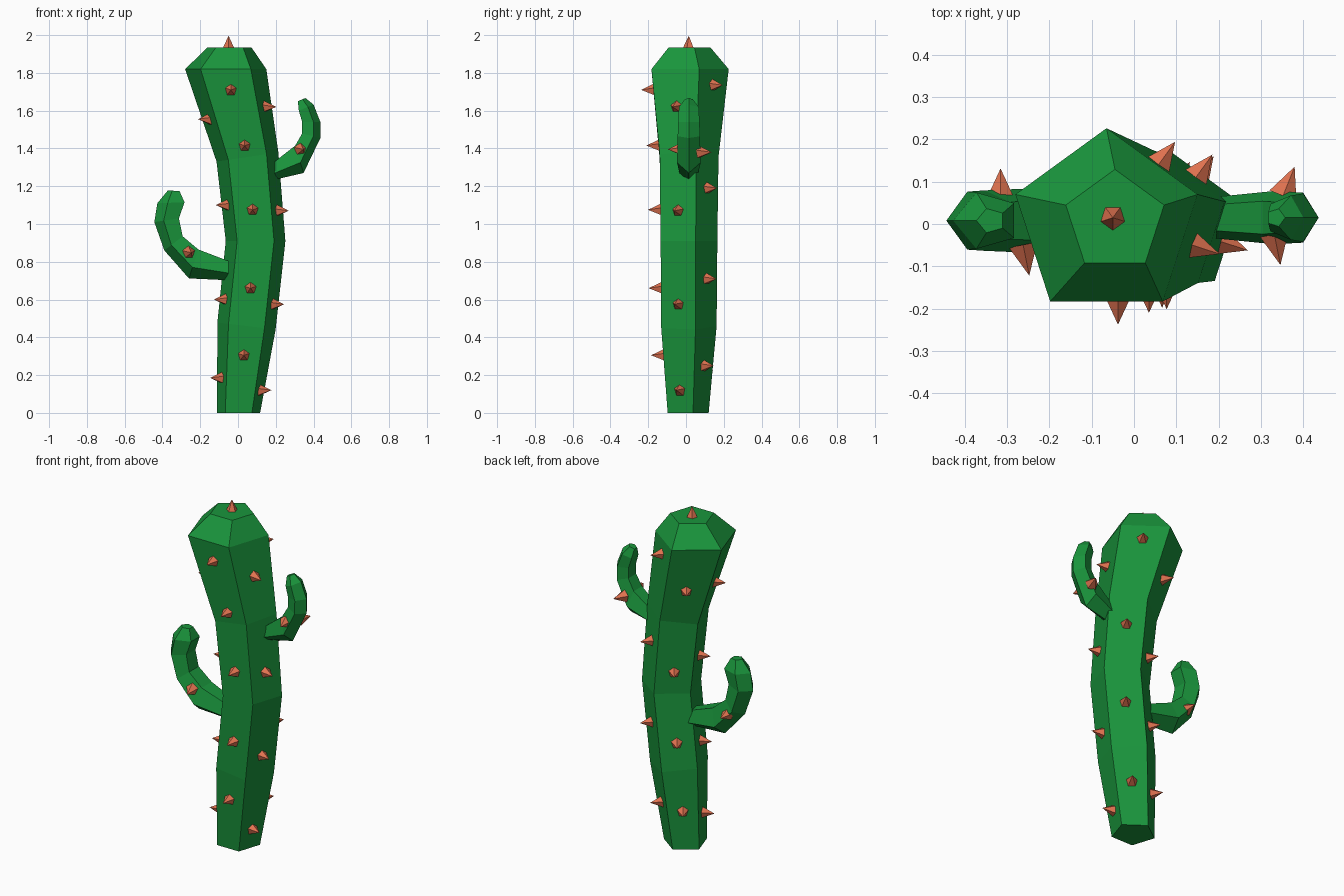
import bpy, bmesh
from math import sin, cos, radians, pi
from mathutils import Vector, Matrix

if "Cube" in bpy.data.objects:
    bpy.data.objects.remove(bpy.data.objects["Cube"])


def material(name, rgb):
    m = bpy.data.materials.new(name)
    m.diffuse_color = (*rgb, 1)
    m.use_nodes = True
    m.node_tree.nodes["Principled BSDF"].inputs["Base Color"].default_value = m.diffuse_color
    return m


green = material("cactus_green", (0.010, 0.30, 0.045))
orange = material("thorn_orange", (0.75, 0.17, 0.08))


def finish(bm, name, mat):
    bmesh.ops.recalc_face_normals(bm, faces=bm.faces)
    me = bpy.data.meshes.new(name)
    bm.to_mesh(me)
    bm.free()
    me.materials.append(mat)
    ob = bpy.data.objects.new(name, me)
    bpy.context.collection.objects.link(ob)
    return ob


def loft(name, rings):
    """Skin a stack of five-sided rings and cap both ends."""
    bm = bmesh.new()
    loops = [[bm.verts.new(p) for p in ring] for ring in rings]
    for a, b in zip(loops, loops[1:]):
        for i in range(5):
            j = (i + 1) % 5
            bm.faces.new((a[i], a[j], b[j], b[i]))
    bm.faces.new(loops[0])
    bm.faces.new(loops[-1])
    return finish(bm, name, green)


# Trunk: z, centre x, radius, sideways tilt; one corner points to the back
TRUNK = [(0, 0.003, 0.12, 0), (0.46, 0.045, 0.162, -0.12), (0.91, 0.093, 0.166, 0),
         (1.355, 0.05, 0.172, 0.15), (1.82, -0.065, 0.226, 0), (1.935, -0.045, 0.122, 0)]
trunk_rings = []
for z, cx, r, tilt in TRUNK:
    ring = []
    for k in range(5):
        a = pi / 2 + k * 2 * pi / 5
        ring.append((cx + r * cos(a), r * sin(a) + (0.007 if z > 1.9 else 0),
                     z + tilt * r * cos(a)))
    trunk_rings.append(ring)
loft("trunk", trunk_rings)


# Arms: each ring runs from an outer corner to a flat inner side (x, z), with a y radius
def arm(name, yc, stations):
    rings = []
    for ox, oz, ix, iz, ry in stations:
        ring = []
        for k in range(5):
            a = k * 2 * pi / 5
            t = (1 - cos(a)) / (1 + cos(pi / 5))
            ring.append((ox + (ix - ox) * t, yc + ry * sin(a), oz + (iz - oz) * t))
        rings.append(ring)
    loft(name, rings)


arm("left_arm", 0.008, [
    (0.0, 0.70, 0.0, 0.785, 0.055), (-0.26, 0.712, -0.21, 0.865, 0.08),
    (-0.39, 0.86, -0.293, 0.935, 0.075), (-0.443, 1.01, -0.313, 1.03, 0.072),
    (-0.427, 1.11, -0.283, 1.115, 0.07), (-0.372, 1.177, -0.31, 1.175, 0.03)])
arm("right_arm", 0.015, [
    (0.13, 1.22, 0.13, 1.28, 0.045), (0.347, 1.27, 0.303, 1.415, 0.066),
    (0.436, 1.455, 0.34, 1.48, 0.062), (0.436, 1.54, 0.34, 1.54, 0.06),
    (0.40, 1.632, 0.322, 1.60, 0.055), (0.357, 1.667, 0.317, 1.65, 0.022)])


# Thorns: five-sided cones slightly sunk into the surface
def thorn(bm, pos, direction, length=0.068, radius=0.036):
    d = Vector(direction).normalized()
    centre = Vector(pos) + d * (length / 2 - 0.006)
    m = Matrix.Translation(centre) @ d.to_track_quat('Z', 'Y').to_matrix().to_4x4()
    bmesh.ops.create_cone(bm, cap_ends=True, segments=5, radius1=radius, radius2=0,
                          depth=length + 0.006, matrix=m)


def trunk_thorn(bm, angle, z):
    for (z0, x0, r0, _), (z1, x1, r1, _) in zip(TRUNK, TRUNK[1:]):
        if z0 <= z <= z1:
            t = (z - z0) / (z1 - z0)
            cx, ap = x0 + (x1 - x0) * t, (r0 + (r1 - r0) * t) * cos(pi / 5)
            d = Vector((cos(radians(angle)), sin(radians(angle)), 0))
            thorn(bm, Vector((cx, 0, z)) + d * ap, d)
            return


# One column of thorns down each trunk face
bm = bmesh.new()
COLUMNS = {-90: (1.71, 1.415, 1.075, 0.66, 0.305), -18: (1.62, 1.07, 0.575, 0.12),
           54: (1.735, 1.19, 0.71, 0.25), 126: (1.55, 1.04, 0.625, 0.225),
           198: (1.555, 1.10, 0.60, 0.185)}
for angle, heights in COLUMNS.items():
    for z in heights:
        trunk_thorn(bm, angle, z)
thorn(bm, (-0.05, 0.015, 1.935), (0, 0, 1), 0.065, 0.034)
finish(bm, "trunk_thorns", orange)

# Thorns on the front and back of each arm
bm = bmesh.new()
thorn(bm, (-0.26, -0.058, 0.848), (0.2, -1, 0))
thorn(bm, (-0.315, 0.066, 0.86), (0, 1, 0))
thorn(bm, (0.333, -0.033, 1.395), (0.2, -1, 0))
thorn(bm, (0.355, 0.075, 1.38), (0.4, 1, 0))
finish(bm, "arm_thorns", orange)
